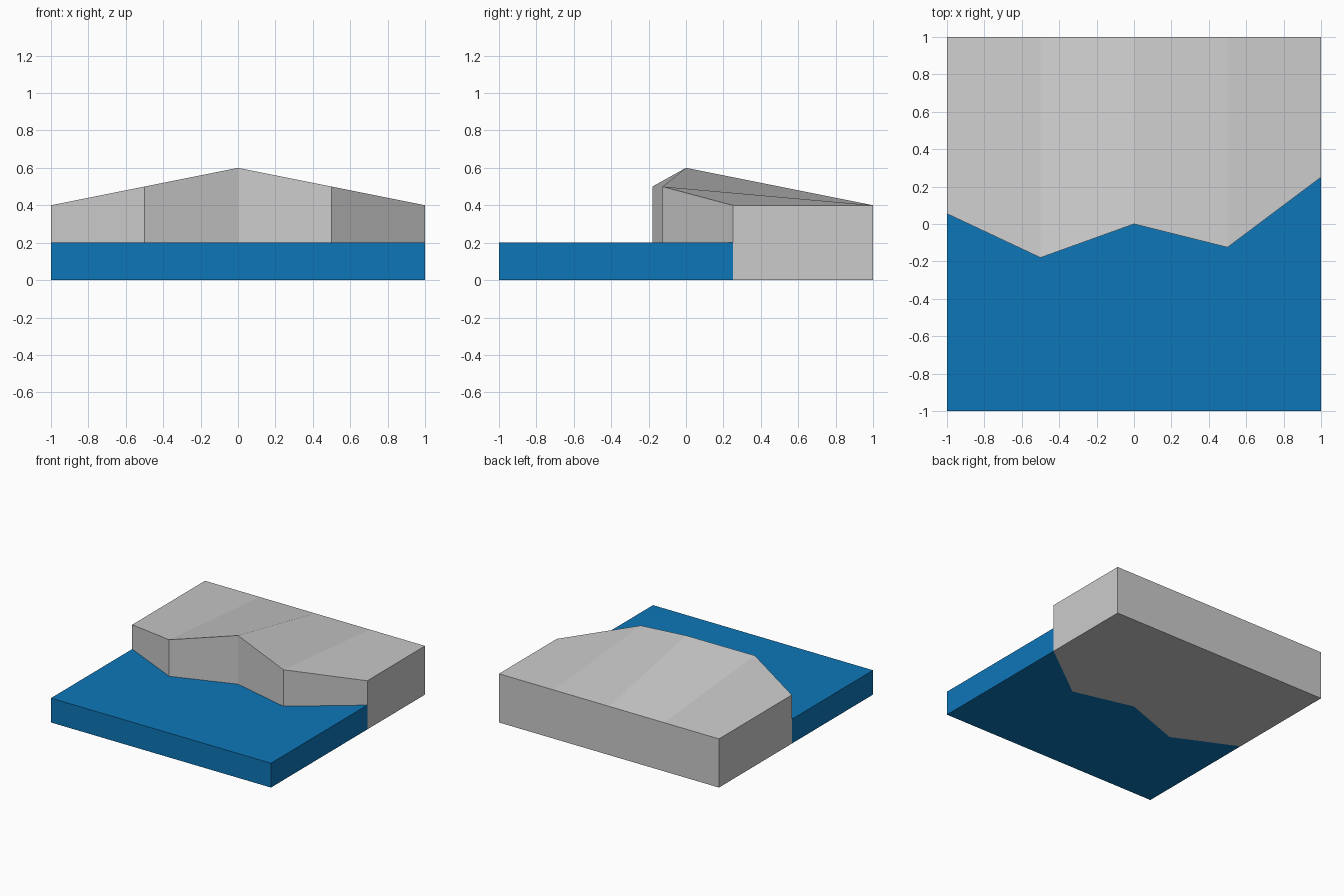
import bpy
import bmesh

if "Cube" in bpy.data.objects:
    bpy.data.objects.remove(bpy.data.objects["Cube"])

# Shoreline: x, y and cliff height, from left to right
SHORE = [(-1, 0.055, 0.4), (-0.5, -0.18, 0.5), (0, 0, 0.6),
         (0.5, -0.125, 0.5), (1, 0.25, 0.4)]
WATER_LEVEL = 0.2
BACK_HEIGHT = 0.4


def strip_block(name, front, back):
    """Closed block on z = 0 between two matching rows of top points."""
    bm = bmesh.new()
    ground = [(x, y, 0) for x, y, z in front], [(x, y, 0) for x, y, z in back]
    # Cross-section loop at every station along x
    rows = [front, back, ground[1], ground[0]]
    loops = [[bm.verts.new(p) for p in section] for section in zip(*rows)]
    for a, b in zip(loops, loops[1:]):
        for i in range(4):
            j = (i + 1) % 4
            bm.faces.new((a[i], b[i], b[j], a[j]))
    bm.faces.new(loops[0])
    bm.faces.new(loops[-1])
    bmesh.ops.recalc_face_normals(bm, faces=bm.faces)
    mesh = bpy.data.meshes.new(name)
    bm.to_mesh(mesh)
    bm.free()
    obj = bpy.data.objects.new(name, mesh)
    bpy.context.collection.objects.link(obj)
    return obj


# Land with a cliff front sloping down to a straight back edge
strip_block("land", SHORE, [(x, 1, BACK_HEIGHT) for x, y, z in SHORE])

# Water in front of the cliff
water = strip_block("water", [(x, -1, WATER_LEVEL) for x, y, z in SHORE],
                    [(x, y, WATER_LEVEL) for x, y, z in SHORE])
blue = bpy.data.materials.new("water_blue")
blue.diffuse_color = (0.004, 0.18, 0.48, 1)
blue.use_nodes = True
blue.node_tree.nodes["Principled BSDF"].inputs["Base Color"].default_value = blue.diffuse_color
water.data.materials.append(blue)
